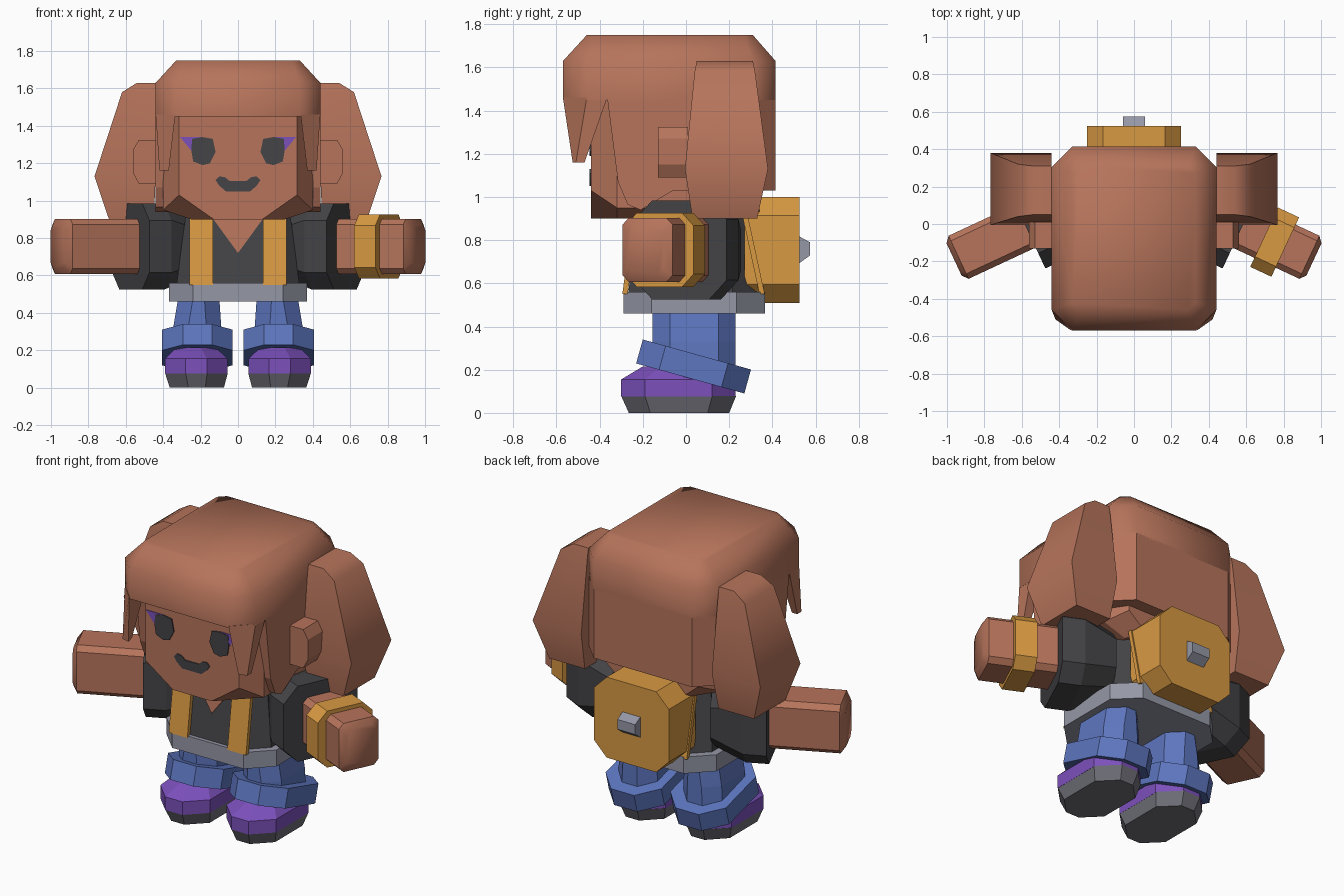
import bpy, bmesh, math
from mathutils import Vector

if "Cube" in bpy.data.objects:
    bpy.data.objects.remove(bpy.data.objects["Cube"])


def material(name, rgb):
    m = bpy.data.materials.new(name)
    m.diffuse_color = (*rgb, 1)
    m.use_nodes = True
    m.node_tree.nodes["Principled BSDF"].inputs["Base Color"].default_value = m.diffuse_color
    return m


BROWN = material("warm_brown", (0.47, 0.175, 0.105))
GOLD = material("golden_yellow", (0.69, 0.32, 0.055))
DARK = material("charcoal", (0.058, 0.058, 0.064))
GREY = material("light_grey", (0.30, 0.31, 0.38))
SOLE = material("sole_grey", (0.16, 0.16, 0.19))
BLUE = material("denim_blue", (0.11, 0.18, 0.52))
PURPLE = material("purple", (0.20, 0.08, 0.50))


def loft(name, rings, mat, smooth=0):
    """Closed solid through rings that all have the same point count."""
    bm = bmesh.new()
    loops = [[bm.verts.new(p) for p in r] for r in rings]
    n = len(loops[0])
    for a, b in zip(loops, loops[1:]):
        for i in range(n):
            j = (i + 1) % n
            bm.faces.new((a[i], a[j], b[j], b[i]))
    bm.faces.new(loops[0][::-1])
    bm.faces.new(loops[-1])
    bmesh.ops.recalc_face_normals(bm, faces=bm.faces[:])
    me = bpy.data.meshes.new(name)
    bm.to_mesh(me)
    bm.free()
    me.materials.append(mat)
    ob = bpy.data.objects.new(name, me)
    bpy.context.collection.objects.link(ob)
    if smooth:
        bpy.ops.object.select_all(action='DESELECT')
        ob.select_set(True)
        bpy.context.view_layer.objects.active = ob
        bpy.ops.object.shade_smooth_by_angle(angle=math.radians(smooth))
    return ob


def octo(a0, a1, b0, b1, c):
    """Chamfered rectangle in 2D."""
    return [(a0 + c, b0), (a1 - c, b0), (a1, b0 + c), (a1, b1 - c),
            (a1 - c, b1), (a0 + c, b1), (a0, b1 - c), (a0, b0 + c)]


def level(z, *box):
    return [(x, y, z) for x, y in octo(*box)]


def mirror_x(pts, s):
    return [(s * x, y, z) for x, y, z in pts]


def plate(name, pts, y0, y1, mat):
    """XZ outline extruded along y."""
    return loft(name, [[(x, y, z) for x, z in pts] for y in (y0, y1)], mat)


# Head, with a narrower flat face
def head_ring(y, w, chin, cheek):
    return [(-w, y, 1.5), (-w, y, cheek), (-chin, y, 0.9),
            (chin, y, 0.9), (w, y, cheek), (w, y, 1.5)]


loft("head", [head_ring(-0.44, 0.315, 0.13, 1.03), head_ring(-0.32, 0.40, 0.25, 0.95),
              head_ring(0.22, 0.40, 0.25, 0.95), head_ring(0.34, 0.32, 0.2, 1.0)], BROWN)

# Hair cap, and the block of hair behind the face
loft("hair_cap", [level(1.45, -.44, .44, -.57, .415, .11),
                  level(1.63, -.44, .44, -.57, .415, .11),
                  level(1.75, -.33, .33, -.46, .31, .04)], BROWN, 50)
loft("back_hair", [level(1.03, -.44, .44, -.06, .415, .11),
                   level(1.46, -.44, .44, -.06, .415, .11)], BROWN)

for s, side in ((-1, "left"), (1, "right")):
    # Pointed fringe strand at the front corner
    loft(side + "_fringe_strand", [
        mirror_x([(.335, -.57, 1.46), (.44, -.46, 1.46), (.44, -.365, 1.46), (.36, -.365, 1.46)], s),
        mirror_x([(.37, -.525, 1.16), (.42, -.51, 1.16), (.42, -.47, 1.16), (.385, -.47, 1.16)], s),
    ], BROWN)
    # Hair lock covering the side of the head
    lock = [(-.365, 1.46), (-.315, 1.07), (-.27, .965), (-.21, .94), (-.06, 1.03), (.1, 1.03), (.1, 1.46)]
    loft(side + "_side_lock", [[(s * x, y, z) for y, z in lock] for x in (.36, .44)], BROWN)
    # Pigtail
    rings = []
    for z, x0, x1, y0, y1 in ((.90, .45, .69, .03, .33), (1.13, .44, .767, -.005, .38),
                              (1.58, .44, .62, .04, .32), (1.63, .44, .54, .05, .31)):
        rings.append(mirror_x([(x0, y0, z), (x1, y0, z), (x1, y1, z), (x0, y1, z)], s))
    loft(side + "_pigtail", rings, BROWN, 40)
    # Ear
    ear = [(.40, 1.09), (.53, 1.09), (.562, 1.15), (.562, 1.27), (.53, 1.325), (.40, 1.325)]
    plate(side + "_ear", [(s * x, z) for x, z in ear], -.13, .01, BROWN)
    # Eye and its purple corner
    eye = [(.13, 1.27), (.135, 1.33), (.19, 1.34), (.245, 1.33), (.26, 1.26),
           (.23, 1.20), (.19, 1.19), (.14, 1.21)]
    plate(side + "_eye", [(s * (.38 - x), z) for x, z in eye], -.447, -.439, DARK)
    plate(side + "_eye_corner", [(s * .31, 1.34), (s * .19, 1.34), (s * .24, 1.255)], -.444, -.438, PURPLE)

smile = [(-.12, 1.11), (-.10, 1.08), (-.065, 1.05), (.065, 1.05), (.10, 1.08), (.12, 1.11),
         (.10, 1.13), (.07, 1.125), (.045, 1.105), (-.045, 1.105), (-.07, 1.125), (-.10, 1.13)]
plate("mouth", smile, -.446, -.439, DARK)

# Jacket body, neck and open collar
loft("jacket", [level(.54, -.33, .33, -.27, .34, .12),
                level(.92, -.28, .28, -.22, .26, .10)], DARK)
loft("neck", [level(.88, -.16, .16, -.18, .2, .05), level(1.05, -.16, .16, -.18, .2, .05)], BROWN)
loft("open_collar", [[(-.135, -.229 + d, .905), (0, -.254 + d, .72), (.135, -.229 + d, .905)]
                     for d in (0, .009)], BROWN)

# Belt
loft("belt", [level(.46, -.37, .37, -.29, .365, .13), level(.56, -.37, .37, -.29, .365, .13)], GREY)

# Backpack and buckle
loft("backpack", [[(x, y, z) for x, z in octo(-.252, .252, .51, 1.0, .085)] for y in (.27, .525)], GOLD)
loft("backpack_buckle", [[(x, y, z) for x, z in ((-.06, z0), (.06, z0), (.06, z1), (-.06, z1))]
                         for y, z0, z1 in ((.52, .69, .82), (.575, .73, .79))], GREY)

# Arm axis in plan: pointing outward and forward
D = Vector((math.cos(math.radians(25)), -math.sin(math.radians(25)), 0))
N = Vector((-D.y, D.x, 0))


def arm_ring(t, half_w, half_h, c, s, off=.235):
    pts = []
    for a, b in octo(-half_w, half_w, -half_h, half_h, c):
        p = D * t + N * (off + a)
        pts.append((s * p.x, p.y, .755 + b))
    return pts


for s, side in ((-1, "left"), (1, "right")):
    # Bare arm with blocky hand
    loft(side + "_arm", [arm_ring(.30, .127, .148, .03, s), arm_ring(.925, .127, .148, .03, s),
                         arm_ring(.952, .095, .115, .03, s)], BROWN, 35)
    # Wide sleeve
    loft(side + "_sleeve", [arm_ring(.20, .16, .17, .08, s, .215), arm_ring(.40, .235, .23, .09, s, .22),
                            arm_ring(.53, .235, .23, .09, s, .22)], DARK)
    # Shoulder strap, front and back
    for name, y_low, y_high, d in (("front", -.27, -.22, -.025), ("back", .34, .26, .025)):
        loft(f"{side}_{name}_strap", [
            mirror_x([(x, y, z) for x, y in ((.135, y0), (.26, y0), (.26, y0 + d), (.135, y0 + d))], s)
            for y0, z in ((y_low, .55), (y_high, .92))], GOLD)
    # Trouser leg
    loft(side + "_leg", [mirror_x(level(z, x0, x1, -.155, .23, .08), s)
                         for z, x0, x1 in ((.14, .085, .355), (.33, .09, .345), (.48, .10, .32))], BLUE)
    # Tilted trouser cuff
    cuff = []
    for z0 in (-.0575, .0575):
        c, k = math.cos(math.radians(15.5)), math.sin(math.radians(15.5))
        ring = [(x, .035 + y * c + z0 * k, .215 - y * k + z0 * c)
                for x, y in octo(.03, .405, -.26, .26, .11)]
        cuff.append(mirror_x(ring, s))
    loft(side + "_trouser_cuff", cuff, BLUE)
    # Shoe upper and sole
    loft(side + "_shoe", [mirror_x(level(.075, .055, .39, -.30, .23, .11), s),
                          mirror_x(level(.155, .055, .39, -.30, .23, .11), s),
                          mirror_x(level(.215, .12, .33, -.20, .18, .08), s)], PURPLE)
    loft(side + "_sole", [mirror_x(level(0, .075, .365, -.265, .20, .10), s),
                          mirror_x(level(.078, .055, .39, -.30, .232, .11), s)], SOLE)

# Band on one wrist
loft("wrist_band", [arm_ring(t, .175, .172, .06, 1, .23) for t in (.66, .785)], GOLD)
